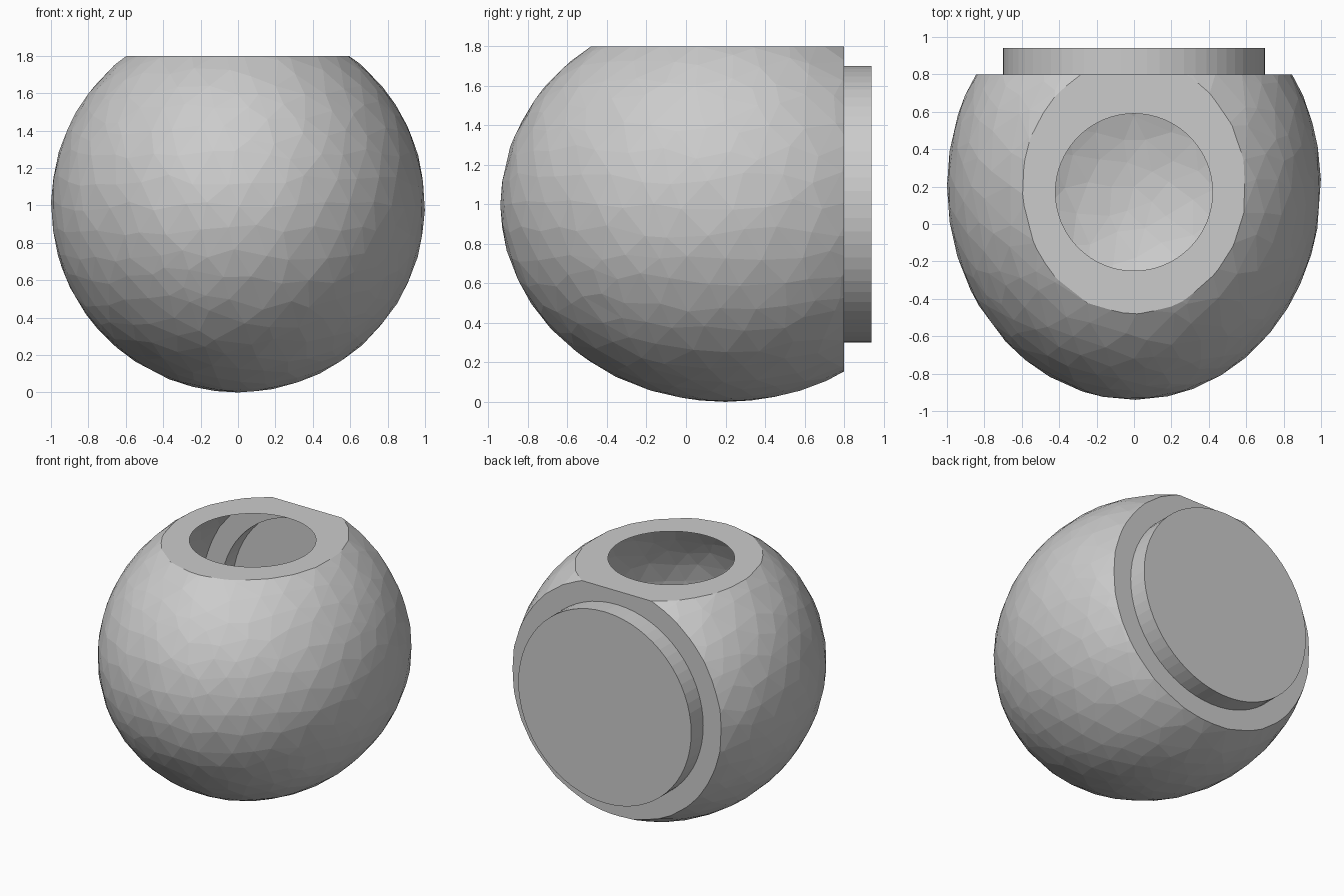
import bpy
import bmesh
import random
from math import pi
from mathutils import Matrix, Vector

random.seed(4)

cube = bpy.data.objects.get("Cube")
if cube:
    bpy.data.objects.remove(cube, do_unlink=True)

# Main sizes
CENTER = Vector((0, 0.2, 1))
STRETCH = 1.14
TOP, BACK, CAP_END = 1.8, 0.8, 0.94
HOLE_RADIUS, CAP_RADIUS = 0.42, 0.7
TURN_BACK = Matrix.Rotation(-pi / 2, 4, 'X')

grey = bpy.data.materials.new("plain grey")
grey.use_nodes = True
color = (0.6, 0.6, 0.6, 1)
grey.diffuse_color = color
for node in grey.node_tree.nodes:
    if node.type == 'BSDF_PRINCIPLED':
        node.inputs["Base Color"].default_value = color


def add_object(name, bm):
    bmesh.ops.recalc_face_normals(bm, faces=bm.faces[:])
    mesh = bpy.data.meshes.new(name)
    bm.to_mesh(mesh)
    bm.free()
    mesh.materials.append(grey)
    obj = bpy.data.objects.new(name, mesh)
    bpy.context.collection.objects.link(obj)
    return obj


def slice_off(bm, point, normal):
    bmesh.ops.bisect_plane(bm, geom=bm.verts[:] + bm.edges[:] + bm.faces[:], dist=1e-5,
                           plane_co=point, plane_no=normal, clear_outer=True)


def edges_on_plane(bm, axis, value):
    return [e for e in bm.edges
            if all(abs(v.co[axis] - value) < 1e-4 for v in e.verts)]


def fill_ring(bm, axis, value, radius, matrix, normal):
    """Fill a flat cut, leaving a round opening."""
    bmesh.ops.create_circle(bm, cap_ends=False, segments=64, radius=radius, matrix=matrix)
    bmesh.ops.triangle_fill(bm, use_beauty=True, normal=normal,
                            edges=edges_on_plane(bm, axis, value))


# Hollow faceted body: an uneven ball, stretched front to back
bm = bmesh.new()
bmesh.ops.create_icosphere(bm, subdivisions=4, radius=1)
for v in bm.verts:
    if abs(v.co.z) < 0.99:
        v.co += Vector([random.uniform(-0.035, 0.035) for _ in range(3)])
    v.co.normalize()
    v.co.y *= STRETCH
    v.co += CENTER

# Cut the flat top, cap it, then cut the flat back
slice_off(bm, (0, 0, TOP), (0, 0, 1))
rim = edges_on_plane(bm, 2, TOP)
bmesh.ops.contextual_create(bm, geom=rim)
slice_off(bm, (0, BACK, 0), (0, 1, 0))
flat = [f for f in bm.faces if all(abs(v.co.z - TOP) < 1e-4 for v in f.verts)]
bmesh.ops.delete(bm, geom=flat, context='FACES_ONLY')

# Flat rings round the top opening and the back cap
fill_ring(bm, 2, TOP, HOLE_RADIUS, Matrix.Translation((0, 0.17, TOP)), (0, 0, 1))
fill_ring(bm, 1, BACK, CAP_RADIUS,
          Matrix.Translation((0, BACK, 1)) @ TURN_BACK, (0, 1, 0))
add_object("hollow_body", bm)

# Round back cap, open towards the inside of the body
bm = bmesh.new()
place = Matrix.Translation((0, (BACK + CAP_END) / 2, 1)) @ TURN_BACK
bmesh.ops.create_cone(bm, cap_ends=True, segments=64, radius1=CAP_RADIUS,
                      radius2=CAP_RADIUS, depth=CAP_END - BACK, matrix=place)
inner = [f for f in bm.faces if all(abs(v.co.y - BACK) < 1e-4 for v in f.verts)]
bmesh.ops.recalc_face_normals(bm, faces=bm.faces[:])
bmesh.ops.delete(bm, geom=inner, context='FACES_ONLY')
add_object("back_cap", bm)
